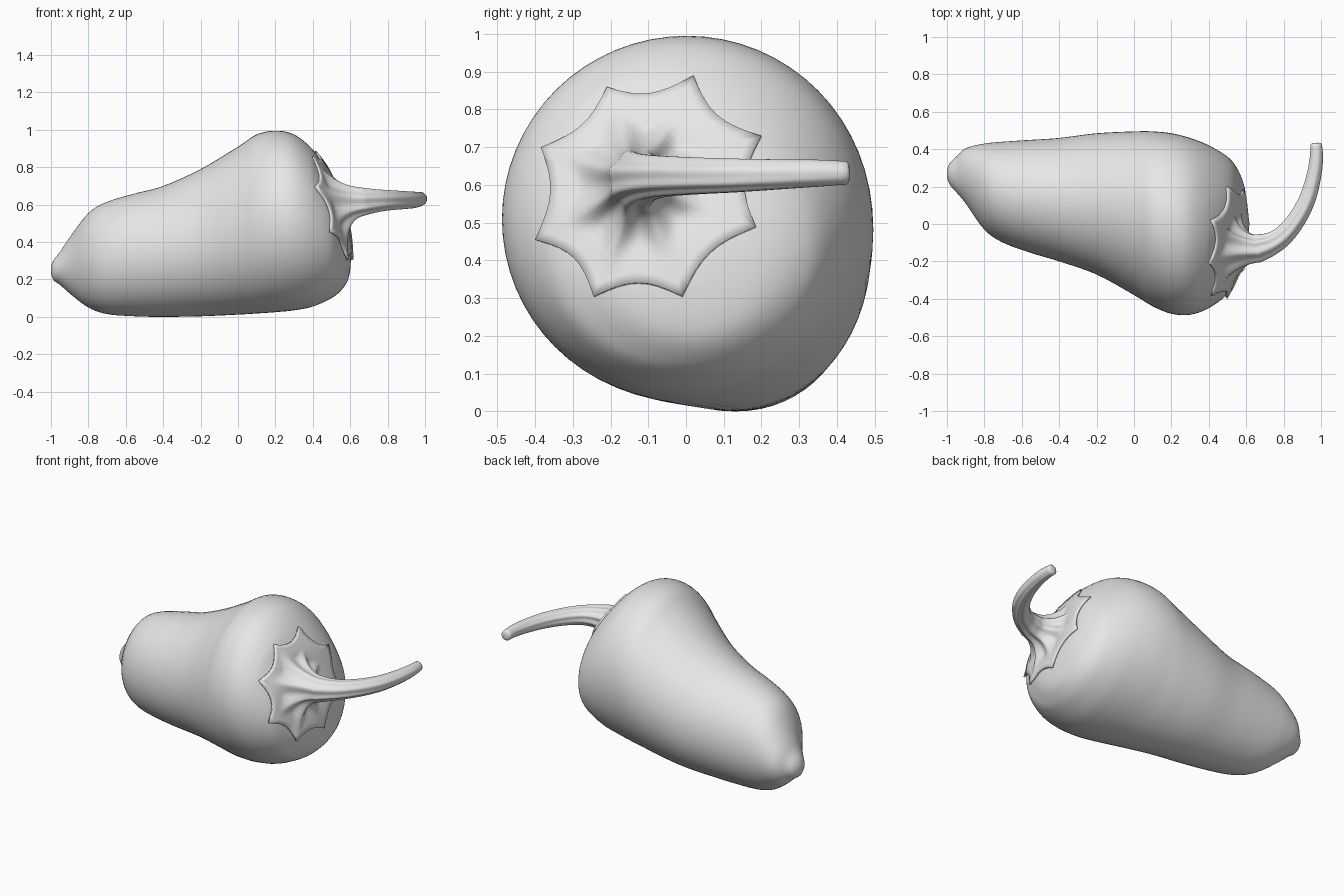
import bpy, bmesh, math
from mathutils import Vector
from mathutils.bvhtree import BVHTree

cube = bpy.data.objects.get("Cube")
if cube:
    bpy.data.objects.remove(cube)

grey = bpy.data.materials.new("plain_grey")
grey.use_nodes = True
COLOUR = (0.8, 0.8, 0.8, 1)
grey.diffuse_color = COLOUR
grey.node_tree.nodes["Principled BSDF"].inputs["Base Color"].default_value = COLOUR


def spline(rows, steps):
    """Catmull-Rom interpolation through rows of numbers."""
    out = []
    ext = [rows[0]] + rows + [rows[-1]]
    for i in range(1, len(rows)):
        a, b, c, d = ext[i - 1:i + 3]
        for k in range(steps):
            t = k / steps
            out.append([0.5 * (2 * q + (r - p) * t + (2 * p - 5 * q + 4 * r - s) * t * t
                               + (3 * q - p - 3 * r + s) * t ** 3)
                        for p, q, r, s in zip(a, b, c, d)])
    return out + [list(rows[-1])]


def loft(name, rings, cap_start, cap_end):
    """Skin a list of equal-length rings and return the object and its bmesh tree."""
    bm = bmesh.new()
    loops = [[bm.verts.new(p) for p in ring] for ring in rings]
    n = len(loops[0])
    for a, b in zip(loops, loops[1:]):
        for j in range(n):
            bm.faces.new((a[j], a[(j + 1) % n], b[(j + 1) % n], b[j]))
    for flag, loop in ((cap_start, loops[0]), (cap_end, loops[-1])):
        if flag:
            mid = bm.verts.new(sum((v.co for v in loop), Vector()) / n)
            for j in range(n):
                bm.faces.new((loop[j], loop[(j + 1) % n], mid))
    bmesh.ops.recalc_face_normals(bm, faces=bm.faces)
    tree = BVHTree.FromBMesh(bm)
    mesh = bpy.data.meshes.new(name)
    bm.to_mesh(mesh)
    bm.free()
    mesh.materials.append(grey)
    obj = bpy.data.objects.new(name, mesh)
    bpy.context.collection.objects.link(obj)
    for p in mesh.polygons:
        p.use_smooth = True
    return obj, tree


# Pepper body: x, y low, y high, z low, z high of each cross-section
sections = [
    (-1.0, .25, .29, .23, .27), (-.985, .21, .325, .195, .305), (-.95, .17, .36, .17, .35),
    (-.9, .11, .405, .125, .425), (-.8, -.03, .43, .05, .555), (-.7, -.10, .44, .015, .615),
    (-.55, -.155, .45, .003, .66), (-.4, -.20, .46, 0, .70), (-.2, -.27, .485, .003, .79),
    (0, -.38, .495, .012, .91), (.1, -.44, .495, .018, .975), (.2, -.48, .485, .025, .995),
    (.3, -.485, .46, .035, .975), (.4, -.45, .42, .055, .895), (.5, -.375, .36, .10, .77),
    (.55, -.28, .30, .14, .66), (.585, -.18, .22, .19, .53), (.6, -.08, .14, .25, .44),
    (.605, .02, .04, .33, .35)]
SIDES = 64
hub = Vector((.5, -.12, .61))
rings = []
for x, y0, y1, z0, z1 in spline(sections, 5):
    ring = []
    for j in range(SIDES):
        a = math.tau * j / SIDES
        y = (y0 + y1) / 2 + math.cos(a) * (y1 - y0) / 2
        z = (z0 + z1) / 2 + math.sin(a) * (z1 - z0) / 2
        # Dimple where the stem sits
        r2 = (y - hub.y) ** 2 + (z - hub.z) ** 2
        dent = .07 * math.exp(-r2 / .025) if x > .4 else 0
        ring.append((x - dent, y, z))
    rings.append(ring)
body, body_tree = loft("pepper_body", rings, True, True)


def above_body(p, gap):
    hit = body_tree.ray_cast(Vector((2, p.y, p.z)), Vector((-1, 0, 0)))[0]
    if hit:
        p.x = max(p.x, hit.x + gap)
    return p


# Calyx outline: eight points joined by shallow inward arcs
tips = [Vector(t) for t in (
    (.59, .185, .49), (.485, .20, .73), (.395, .02, .89), (.395, -.21, .86),
    (.42, -.385, .70), (.50, -.40, .455), (.59, -.245, .305), (.61, -.01, .305))]
ARC = 8
outline, ridge = [], []
for i, tip in enumerate(tips):
    after = tips[(i + 1) % len(tips)]
    for k in range(ARC):
        u = k / ARC
        p = tip.lerp(after, u)
        sag = .12 * 4 * u * (1 - u)
        p += Vector((0, hub.y - p.y, hub.z - p.z)) * sag
        outline.append(above_body(p, .014))
        ridge.append(math.cos(math.tau * u))
angles = [math.atan2(p.z - hub.z, p.y - hub.y) for p in outline]

# Stem path: x, y, z, radius
path = spline([(.66, -.13, .615, .075), (.73, -.107, .62, .062), (.80, -.06, .623, .054),
               (.87, .025, .624, .049), (.925, .13, .625, .045), (.96, .25, .628, .040),
               (.975, .35, .631, .036), (.974, .425, .632, .031)], 4)
stem_rings = []
for i, (x, y, z, r) in enumerate(path):
    a, b = path[max(i - 1, 0)], path[min(i + 1, len(path) - 1)]
    tangent = (Vector(b[:3]) - Vector(a[:3])).normalized()
    side = Vector((0, 0, 1)).cross(tangent).normalized()
    up = tangent.cross(side)
    fade = .07 * (1 - i / len(path))
    stem_rings.append([Vector((x, y, z)) + (side * math.cos(t) + up * math.sin(t)) * r * (1 + fade * w)
                       for t, w in zip(angles, ridge)])
# Rounded stem end
end = sum(stem_rings[-1], Vector()) / len(outline)
last = stem_rings[-1]
for scale, push in ((.8, .006), (.4, .009)):
    stem_rings.append([end + (p - end) * scale + tangent * push for p in last])

# Flare from the outline into the stem
flare = []
STEPS = 12
for s in range(STEPS):
    t = s / STEPS
    ring = []
    for p, n, ang, w in zip(outline, stem_rings[0], angles, ridge):
        c = Vector((0, hub.y + .10 * math.cos(ang), hub.z + .10 * math.sin(ang)))
        c.x = .51 - .36 * (c.z - .6)
        q = p * (1 - t) ** 2 + c * 2 * t * (1 - t) + n * t * t
        q.x += .012 * w * math.sin(math.pi * t)
        ring.append(above_body(q, .010))
    flare.append(ring)
stem, _ = loft("stem_and_calyx", flare + stem_rings, False, True)
thick = stem.modifiers.new("thickness", "SOLIDIFY")
thick.thickness = .012
thick.offset = -1
